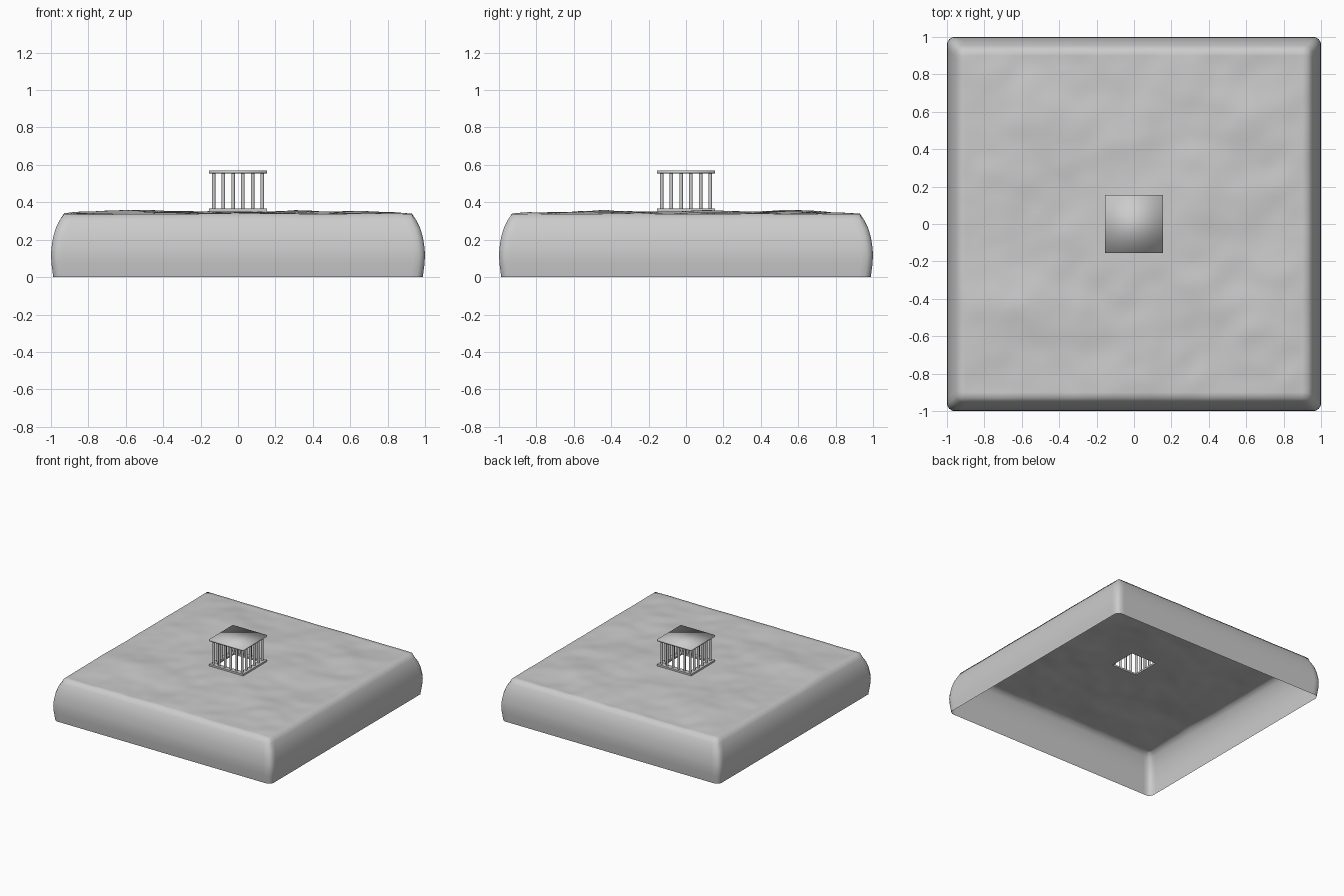
import bpy, bmesh, math
from mathutils import Vector, noise

if "Cube" in bpy.data.objects:
    bpy.data.objects.remove(bpy.data.objects["Cube"])


def finish(bm, name, smooth=True):
    mesh = bpy.data.meshes.new(name)
    bmesh.ops.recalc_face_normals(bm, faces=bm.faces)
    bm.to_mesh(mesh)
    bm.free()
    for p in mesh.polygons:
        p.use_smooth = smooth
    ob = bpy.data.objects.new(name, mesh)
    bpy.context.collection.objects.link(ob)
    return ob


def height(x, y):
    # gently rolling ground, levelled under the pavilion and at the rim
    n = noise.noise(Vector((x * 3.2, y * 3.2, 1.7))) * 0.014
    n += noise.noise(Vector((x * 8, y * 8, 4.1))) * 0.006
    for cx, cy, h in ((-0.6, 0.5, 0.012), (0.62, 0.55, 0.014), (-0.6, -0.45, 0.006)):
        n += h * math.exp(-((x - cx) ** 2 + (y - cy) ** 2) / 0.02)
    d = max(abs(x), abs(y))
    fade = min(1, max(0, (d - 0.15) / 0.15)) * min(1, (0.93 - d) / 0.1 + 0.25)
    return 0.35 + n * fade - 0.012 * max(0, (d - 0.2) / 0.73)


# Terrain: bumpy top with an opening under the pavilion, open below
R = 0.93
bm = bmesh.new()
bmesh.ops.create_grid(bm, x_segments=62, y_segments=62, size=R)
hole = [f for f in bm.faces
        if max(abs(f.calc_center_median().x), abs(f.calc_center_median().y)) < 0.15]
rim = [e for e in bm.edges if e.is_boundary]
bmesh.ops.delete(bm, geom=hole, context='FACES')
for v in bm.verts:
    v.co.z = height(v.co.x, v.co.y)

# Bulging skirt: extrude the rim outward and down along a profile
size = R
for r, z in ((0.953, 0.305), (0.975, 0.26), (0.989, 0.21), (0.997, 0.16),
             (1.0, 0.12), (0.997, 0.07), (0.988, 0.0)):
    ret = bmesh.ops.extrude_edge_only(bm, edges=rim)['geom']
    rim = [g for g in ret if isinstance(g, bmesh.types.BMEdge)]
    for v in (g for g in ret if isinstance(g, bmesh.types.BMVert)):
        v.co *= r / size
        # soften the plan corners a little
        if min(abs(v.co.x), abs(v.co.y)) > r - 0.005:
            v.co *= 0.988
        v.co.z = z
    size = r
finish(bm, "terrain")


# Square frame floor of the pavilion
bm = bmesh.new()
loops = []
for r, z in ((0.155, 0.352), (0.155, 0.366), (0.115, 0.366), (0.115, 0.352)):
    loops.append([bm.verts.new((r * sx, r * sy, z))
                  for sx, sy in ((-1, -1), (1, -1), (1, 1), (-1, 1))])
for k in range(4):
    a, b = loops[k], loops[(k + 1) % 4]
    for i in range(4):
        j = (i + 1) % 4
        bm.faces.new((a[i], a[j], b[j], b[i]))
finish(bm, "pavilion_floor", False)

# Roof slab
bm = bmesh.new()
bmesh.ops.create_cube(bm, size=1)
for v in bm.verts:
    v.co = (v.co.x * 0.31, v.co.y * 0.31, 0.5625 + v.co.z * 0.015)
finish(bm, "pavilion_roof")

# Columns: six along every side
N, E = 6, 0.13
spots = [(-E + 2 * E * i / (N - 1), -E + 2 * E * j / (N - 1))
         for i in range(N) for j in range(N) if i in (0, N - 1) or j in (0, N - 1)]
for k, (x, y) in enumerate(spots):
    bpy.ops.mesh.primitive_cylinder_add(vertices=16, radius=0.0095, depth=0.196,
                                        location=(x, y, 0.46))
    ob = bpy.context.object
    ob.name = f"column_{k + 1}"
    bpy.ops.object.shade_smooth_by_angle()
